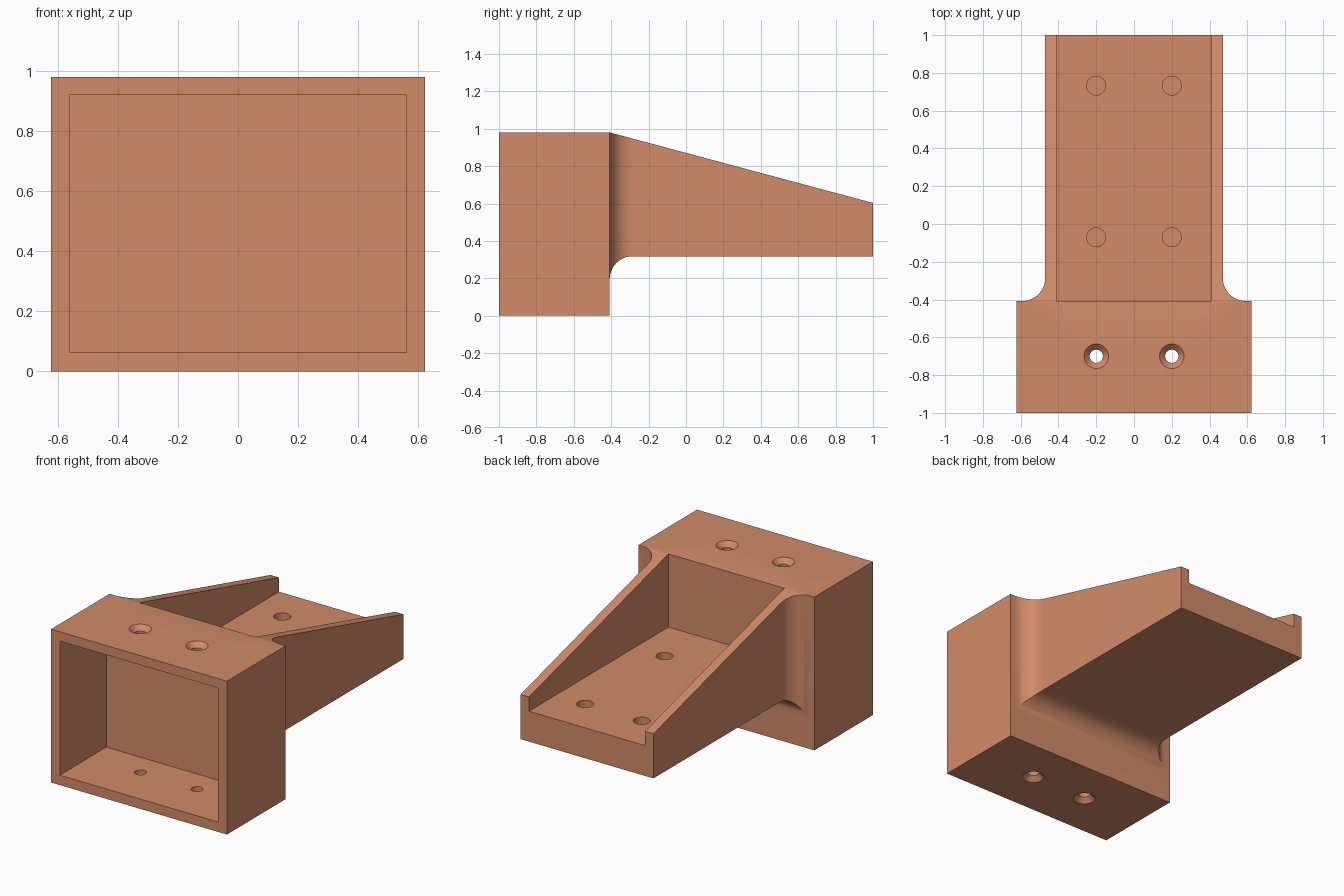
import bpy, bmesh, math

if "Cube" in bpy.data.objects:
    bpy.data.objects.remove(bpy.data.objects["Cube"])

BACK, R = -0.408, 0.123      # rear face of the socket, fillet radius


def loft(name, sections):
    """Solid through a list of equally sized point rings."""
    bm = bmesh.new()
    rings = [[bm.verts.new(p) for p in s] for s in sections]
    n = len(rings[0])
    for a, b in zip(rings, rings[1:]):
        for i in range(n):
            j = (i + 1) % n
            bm.faces.new((a[i], a[j], b[j], b[i]))
    bm.faces.new(rings[0][::-1])
    bm.faces.new(rings[-1])
    bmesh.ops.recalc_face_normals(bm, faces=bm.faces[:])
    me = bpy.data.meshes.new(name)
    bm.to_mesh(me)
    bm.free()
    ob = bpy.data.objects.new(name, me)
    bpy.context.collection.objects.link(ob)
    return ob


def box(name, w, y0, y1, z0, z1):
    return loft(name, [[(-w, y, z0), (w, y, z0), (w, y, z1), (-w, y, z1)] for y in (y0, y1)])


def lathe(name, x, y, profile, n=48):
    """Round solid from (radius, z) pairs."""
    return loft(name, [[(x + r * math.cos(i * math.tau / n), y + r * math.sin(i * math.tau / n), z)
                        for i in range(n)] for r, z in profile])


def combine(target, tool, operation='DIFFERENCE'):
    tool.hide_render = True
    bpy.context.view_layer.objects.active = target
    mod = target.modifiers.new("bool", 'BOOLEAN')
    mod.operation, mod.solver, mod.object = operation, 'EXACT', tool
    bpy.ops.object.modifier_apply(modifier=mod.name)
    bpy.data.objects.remove(tool, do_unlink=True)


# Arm: tapering section that flares into the socket with a concave fillet
def arm_section(y, flare):
    w, b = 0.47 + flare, 0.318 - flare
    t = 0.98 - (y - BACK) / (1 - BACK) * 0.377
    return [(-w, y, b), (w, y, b), (w, y, min(t, 0.96 if y < BACK else t)),
            (-w, y, min(t, 0.96 if y < BACK else t))]


sections = [arm_section(BACK - 0.05, R)]
for i in range(17):
    a = i / 16 * math.pi / 2
    sections.append(arm_section(BACK + R * (1 - math.cos(a)), R * (1 - math.sin(a))))
sections.append(arm_section(1.0, 0))
arm = loft("arm", sections)

# Open channel and blind holes in the arm
combine(arm, box("channel_cutter", 0.41, -0.6, 1.2, 0.512, 1.3))
for x in (-0.2, 0.2):
    for y in (-0.07, 0.732):
        combine(arm, lathe("blind_hole_cutter", x, y, [(0.05, 0.38), (0.05, 0.6)]))

# Hollow socket, open to the front
socket = box("socket_bracket", 0.622, -1.0, BACK, 0.0, 0.98)
combine(socket, arm, 'UNION')
combine(socket, box("cavity_cutter", 0.56, -1.2, -0.53, 0.063, 0.92))

# Countersunk screw holes through the top and bottom walls
for x in (-0.2, 0.2):
    for face, s in ((0.98, 1), (0.0, -1)):
        profile = [(0.035, face - s * 0.1), (0.035, face - s * 0.03),
                   (0.065, face), (0.065, face + s * 0.05)]
        combine(socket, lathe("screw_hole_cutter", x, -0.70, profile))

# Colour and shading
mat = bpy.data.materials.new("terracotta")
mat.diffuse_color = (0.64, 0.26, 0.14, 1)
mat.use_nodes = True
mat.node_tree.nodes["Principled BSDF"].inputs["Base Color"].default_value = mat.diffuse_color
socket.data.materials.clear()
socket.data.materials.append(mat)
bpy.ops.object.select_all(action='DESELECT')
socket.select_set(True)
bpy.context.view_layer.objects.active = socket
bpy.ops.object.shade_smooth_by_angle(angle=math.radians(25))
